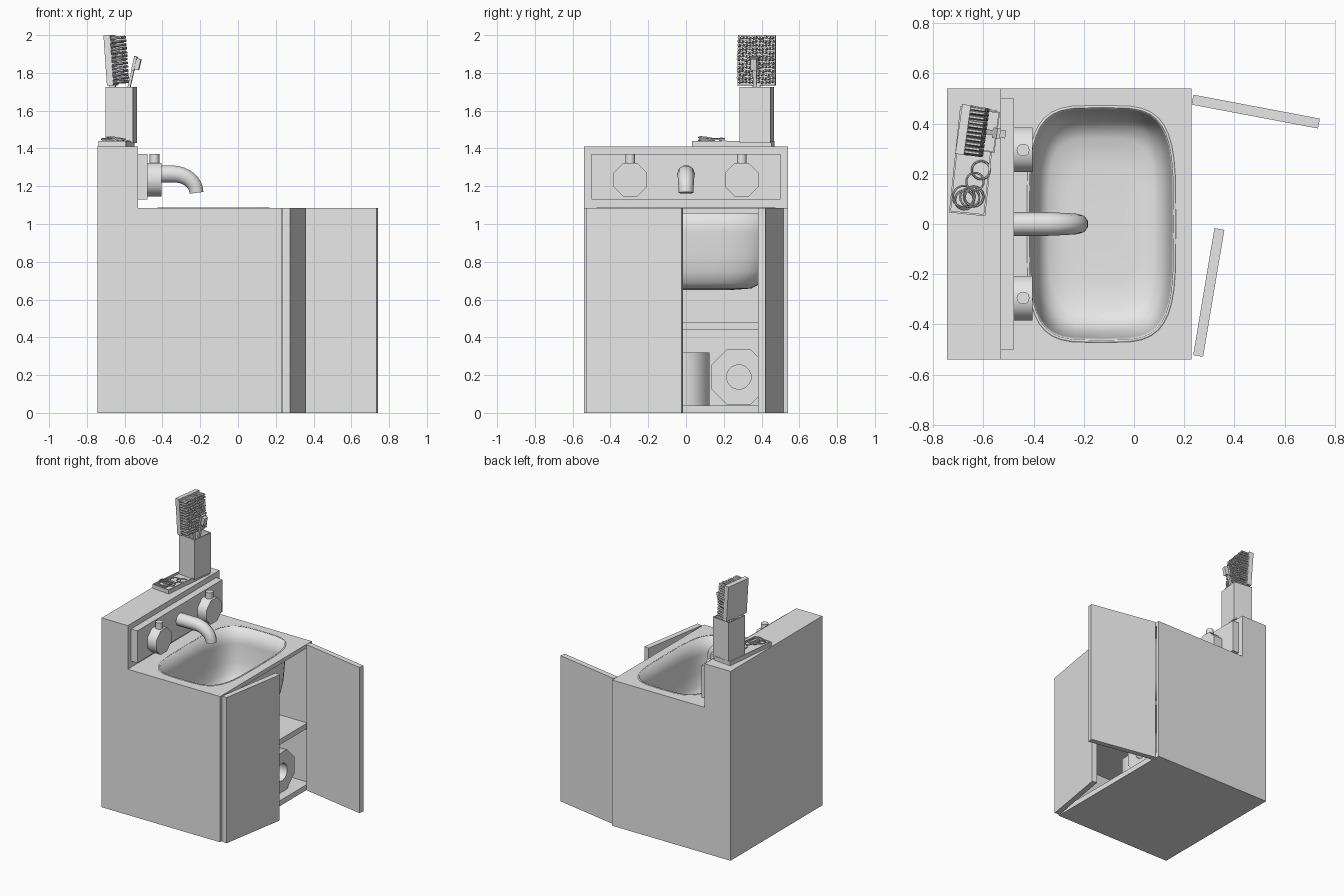
import bpy, bmesh, math, random
from mathutils import Matrix, Vector, Euler

if "Cube" in bpy.data.objects:
    bpy.data.objects.remove(bpy.data.objects["Cube"], do_unlink=True)
random.seed(4)

grey = bpy.data.materials.new("light_grey")
grey.use_nodes = True
grey.diffuse_color = (0.8, 0.8, 0.8, 1)
grey.node_tree.nodes["Principled BSDF"].inputs["Base Color"].default_value = (0.8, 0.8, 0.8, 1)


def activate(ob):
    bpy.ops.object.select_all(action="DESELECT")
    ob.select_set(True)
    bpy.context.view_layer.objects.active = ob


def finish(bm, name, loc=(0, 0, 0), rot=(0, 0, 0), smooth=False):
    me = bpy.data.meshes.new(name)
    bm.to_mesh(me)
    bm.free()
    ob = bpy.data.objects.new(name, me)
    bpy.context.collection.objects.link(ob)
    ob.location = loc
    ob.rotation_euler = [math.radians(a) for a in rot]
    me.materials.append(grey)
    if smooth:
        activate(ob)
        bpy.ops.object.shade_smooth_by_angle(angle=math.radians(60))
    return ob


def add_box(bm, size, loc=(0, 0, 0)):
    m = Matrix.Translation(loc) @ Matrix.Diagonal((*size, 1))
    return bmesh.ops.create_cube(bm, size=1, matrix=m)["verts"]


def box(name, lo, hi):
    lo, hi = Vector(lo), Vector(hi)
    bm = bmesh.new()
    add_box(bm, hi - lo)
    return finish(bm, name, (lo + hi) / 2)


def hollow_box(name, size, loc, turn, rim, depth):
    bm = bmesh.new()
    add_box(bm, size)
    top = max(bm.faces, key=lambda f: f.calc_center_median().z)
    bmesh.ops.inset_region(bm, faces=[top], thickness=rim)
    hole = bmesh.ops.extrude_face_region(bm, geom=[top])
    bmesh.ops.delete(bm, geom=[top], context="FACES_ONLY")
    verts = [g for g in hole["geom"] if isinstance(g, bmesh.types.BMVert)]
    bmesh.ops.translate(bm, verts=verts, vec=(0, 0, -depth))
    return finish(bm, name, loc, (0, 0, turn))


def cylinder(name, r, length, loc, sides, along_x=False, hole=0):
    bm = bmesh.new()
    bmesh.ops.create_cone(bm, cap_ends=True, segments=sides, radius1=r, radius2=r, depth=length,
                          matrix=Matrix.Rotation(math.pi / sides, 4, "Z"))
    if along_x:
        bmesh.ops.rotate(bm, verts=bm.verts, matrix=Matrix.Rotation(math.pi / 2, 3, "Y"))
    ob = finish(bm, name, loc, smooth=True)
    if hole:
        cut(ob, cylinder("core", hole, length * 2, loc, 16, along_x))
    return ob


def prism(bm, points, vec):
    face = bm.faces.new([bm.verts.new(p) for p in points])
    side = bmesh.ops.extrude_face_region(bm, geom=[face])
    bmesh.ops.translate(bm, vec=vec, verts=[g for g in side["geom"] if isinstance(g, bmesh.types.BMVert)])
    bmesh.ops.recalc_face_normals(bm, faces=bm.faces)


def cut(ob, tool):
    tool.hide_render = True
    bpy.context.view_layer.update()
    mod = ob.modifiers.new("cut", "BOOLEAN")
    mod.operation, mod.solver, mod.object = "DIFFERENCE", "EXACT", tool
    activate(ob)
    bpy.ops.object.modifier_apply(modifier=mod.name)
    bpy.data.objects.remove(tool, do_unlink=True)


def outline(scale, z, n=40):
    # rounded rectangle of the sink
    pts = []
    for i in range(n):
        a = 2 * math.pi * i / n
        c, s = math.cos(a), math.sin(a)
        pts.append((-0.13 + 0.287 * scale * math.copysign(abs(c) ** 0.5, c),
                    0.463 * scale * math.copysign(abs(s) ** 0.5, s), z))
    return pts


# Cabinet: stepped body, hollowed, with the sink opening in the counter
bm = bmesh.new()
step = [(-0.745, 0), (0.23, 0), (0.23, 1.085), (-0.53, 1.085), (-0.53, 1.41), (-0.745, 1.41)]
prism(bm, [(x, -0.54, z) for x, z in step], (0, 1.08, 0))
cabinet = finish(bm, "cabinet")
cut(cabinet, box("inside", (-0.7, -0.515, 0.04), (0.4, 0.515, 1.055)))
bm = bmesh.new()
prism(bm, outline(1, 0.95), (0, 0, 0.3))
cut(cabinet, finish(bm, "opening"))
box("shelf", (-0.7, -0.515, 0.44), (0.21, 0.515, 0.48))

# Sink bowl
bm = bmesh.new()
levels = [(1, 1.087), (0.985, 0.96), (0.96, 0.83), (0.92, 0.75), (0.85, 0.695), (0.74, 0.668), (0.5, 0.66), (0.15, 0.66)]
rings = [[bm.verts.new(p) for p in outline(s, z)] for s, z in levels]
for upper, lower in zip(rings, rings[1:]):
    for i in range(len(upper)):
        j = (i + 1) % len(upper)
        bm.faces.new((upper[i], upper[j], lower[j], lower[i]))
bm.faces.new(rings[-1])
bmesh.ops.recalc_face_normals(bm, faces=bm.faces)
if max(bm.faces, key=lambda f: -f.calc_center_median().z).normal.z < 0:
    bmesh.ops.reverse_faces(bm, faces=bm.faces)
bowl = finish(bm, "sink_bowl", smooth=True)
bowl.modifiers.new("thickness", "SOLIDIFY").thickness = 0.01

# Doors, standing open
for name, loc, turn in (("left_door", (0.485, 0.448, 0.5425), 79.3), ("right_door", (0.298, -0.273, 0.5425), -9.5)):
    bm = bmesh.new()
    add_box(bm, (0.04, 0.513, 1.085))
    finish(bm, name, loc, (0, 0, turn))

# Tap panel, knobs and spout
box("tap_panel", (-0.53, -0.5, 1.13), (-0.478, 0.5, 1.37))
for side, y in (("left", 0.295), ("right", -0.295)):
    cylinder(side + "_knob", 0.096, 0.076, (-0.442, y, 1.235), 8, along_x=True)
    cylinder(side + "_knob_grip", 0.026, 0.06, (-0.442, y, 1.34), 10)

path = [(-0.48, 1.265, 1)]
for i in range(9):
    a = math.pi / 2 * i / 8
    path.append((-0.345 + 0.125 * math.sin(a), 1.165 + 0.1 * math.cos(a), 1 - 0.022 * i))
curve = bpy.data.curves.new("spout", "CURVE")
curve.dimensions, curve.bevel_depth, curve.bevel_resolution, curve.use_fill_caps = "3D", 0.047, 3, True
line = curve.splines.new("POLY")
line.points.add(len(path) - 1)
for p, (x, z, r) in zip(line.points, path):
    p.co, p.radius = (x, 0, z, 1), r
spout = bpy.data.objects.new("spout", curve)
bpy.context.collection.objects.link(spout)
curve.materials.append(grey)
activate(spout)
bpy.ops.object.convert(target="MESH")
bpy.ops.object.shade_smooth_by_angle(angle=math.radians(60))

# Paper rolls in the cabinet
cylinder("lying_roll", 0.16, 0.27, (0.03, 0.28, 0.19), 8, along_x=True, hole=0.065)
cylinder("standing_roll", 0.155, 0.28, (-0.1, -0.02, 0.18), 8, hole=0.065)

# Tray with a heap of rings, and the cup
hollow_box("tray", (0.145, 0.425, 0.03), (-0.643, 0.25, 1.425), -6, 0.01, 0.015)
hollow_box("cup", (0.145, 0.165, 0.297), (-0.617, 0.375, 1.577), -8, 0.008, 0.28)
for i in range(7):
    x, y = (-0.61, 0.215) if i == 0 else (-0.655 + random.uniform(-0.03, 0.03), 0.14 + random.uniform(-0.05, 0.04))
    bpy.ops.mesh.primitive_torus_add(
        major_segments=20, minor_segments=6, major_radius=random.uniform(0.034, 0.044), minor_radius=0.004,
        location=(x, y, 1.436 + 0.003 * i), rotation=(random.uniform(-0.15, 0.15), random.uniform(-0.15, 0.15), 0))
    ring = bpy.context.object
    ring.name = "ring_%d" % (i + 1)
    ring.data.materials.append(grey)
    bpy.ops.object.shade_smooth_by_angle(angle=math.radians(60))

# Paddle brush with bristles
bm = bmesh.new()
add_box(bm, (0.035, 0.2, 0.265))
add_box(bm, (0.03, 0.04, 0.29), (0, 0, -0.26))
for row in range(13):
    for col in range(11):
        y = (col - 5) * 0.0178 + random.uniform(-0.003, 0.003)
        z = (row - 6) * 0.0195 + random.uniform(-0.003, 0.003)
        m = Matrix.Translation((0.046, y, z)) @ Matrix.Rotation(math.pi / 2, 4, "Y")
        bmesh.ops.create_cone(bm, cap_ends=True, segments=6, radius1=0.007, radius2=0.007, depth=0.06, matrix=m)
finish(bm, "paddle_brush", (-0.672, 0.375, 1.866), (0, -4, -8))

# Toothbrush
bm = bmesh.new()
add_box(bm, (0.014, 0.02, 0.36), (0, 0, -0.2))
add_box(bm, (0.014, 0.042, 0.075))
add_box(bm, (0.025, 0.032, 0.06), (0.018, 0, 0))
finish(bm, "toothbrush", (-0.548, 0.362, 1.85), (0, 13, -8))
